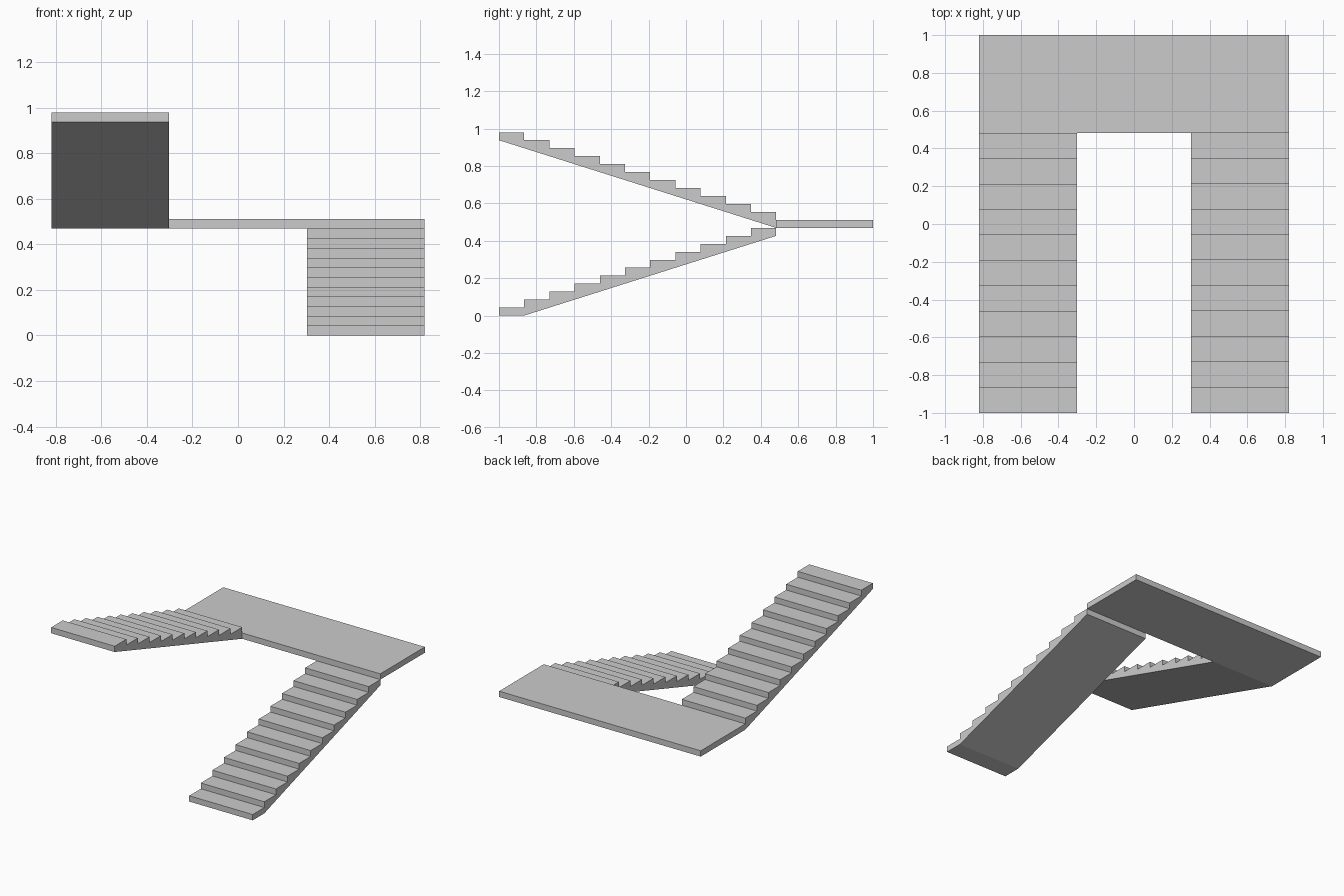
import bpy, bmesh

if "Cube" in bpy.data.objects:
    bpy.data.objects.remove(bpy.data.objects["Cube"])

RISE = 0.98 / 23
Y0, Y1 = -1.0, 0.482          # front end of flights, edge of landing
N = 11
TREAD = (Y1 - Y0) / N
X_IN, X_OUT = 0.303, 0.82


def extrude_x(name, profile, x0, x1):
    """Extrude a closed (y, z) profile along x."""
    bm = bmesh.new()
    face = bm.faces.new([bm.verts.new((x0, y, z)) for y, z in profile])
    ext = bmesh.ops.extrude_face_region(bm, geom=[face])
    verts = [v for v in ext["geom"] if isinstance(v, bmesh.types.BMVert)]
    bmesh.ops.translate(bm, verts=verts, vec=(x1 - x0, 0, 0))
    bmesh.ops.recalc_face_normals(bm, faces=bm.faces)
    mesh = bpy.data.meshes.new(name)
    bm.to_mesh(mesh)
    bm.free()
    obj = bpy.data.objects.new(name, mesh)
    bpy.context.collection.objects.link(obj)
    return obj


def steps(y, direction, z):
    """Zigzag of risers and treads starting at (y, z)."""
    pts = []
    for i in range(N):
        top = z + (i + 1) * RISE
        pts += [(y + direction * i * TREAD, top),
                (y + direction * (i + 1) * TREAD, top)]
    return pts


# Lower flight: flat under the first step, then sloped soffit
lower = [(Y0, 0)] + steps(Y0, 1, 0) + [(Y1, (N - 1) * RISE), (Y0 + TREAD, 0)]
extrude_x("lower_flight", lower, X_IN, X_OUT)

# Landing slab
z0, z1 = N * RISE, (N + 1) * RISE
extrude_x("landing", [(Y1, z0), (1, z0), (1, z1), (Y1, z1)], -X_OUT, X_OUT)

# Upper flight: climbs back toward the front with a straight soffit
upper = [(Y1, z0)] + steps(Y1, -1, z1) + [(Y0, 22 * RISE)]
extrude_x("upper_flight", upper, -X_OUT, -X_IN)
